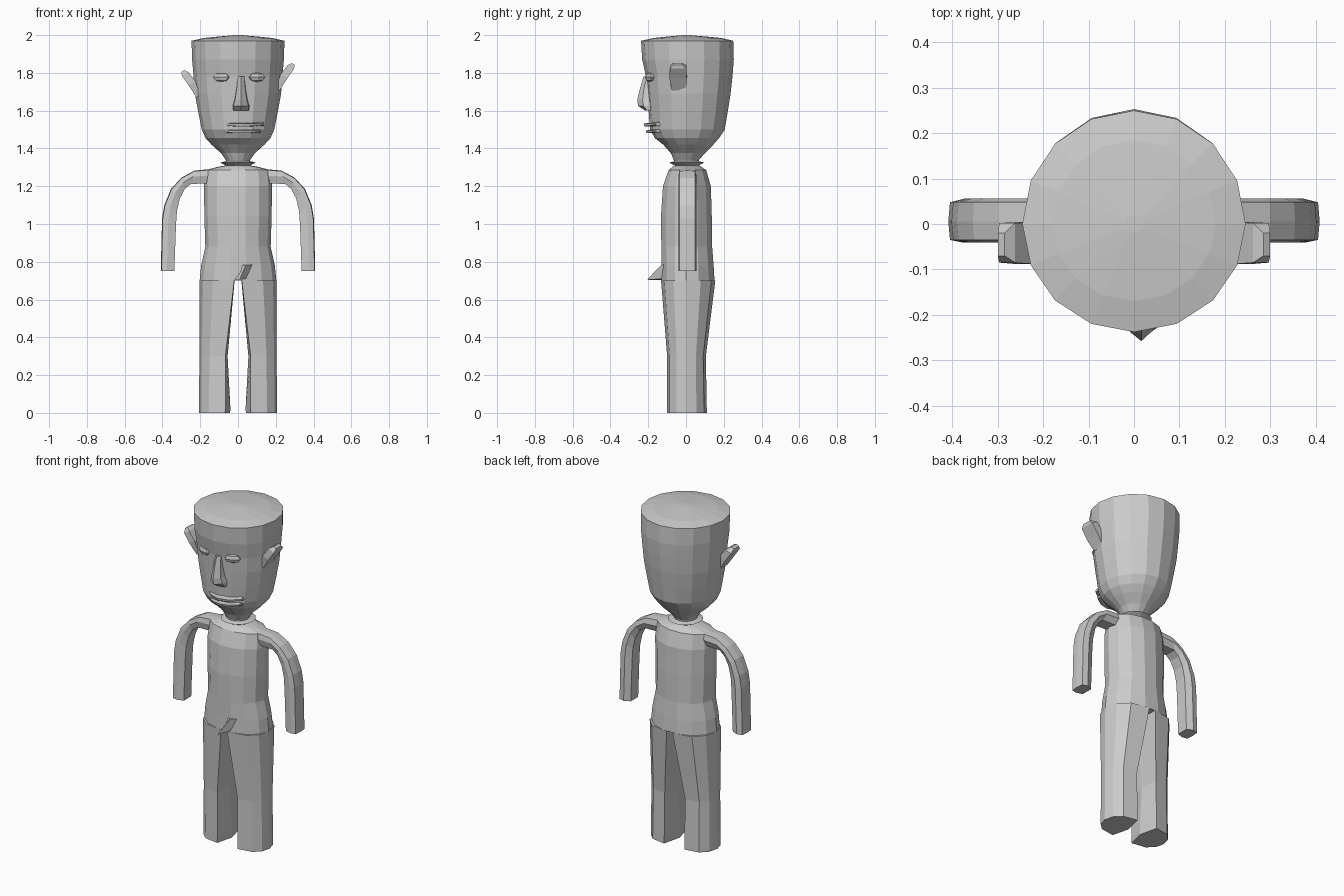
import bpy, bmesh
from math import sin, cos, pi, radians


def loft(name, rings, closed_ends=True):
    """Skin a list of equal-length point rings into a flat-shaded object."""
    bm = bmesh.new()
    vs = [[bm.verts.new(p) for p in r] for r in rings]
    n = len(rings[0])
    for a, b in zip(vs, vs[1:]):
        for i in range(n):
            j = (i + 1) % n
            bm.faces.new((a[i], a[j], b[j], b[i]))
    if closed_ends:
        bm.faces.new(vs[0])
        bm.faces.new(vs[-1])
    bmesh.ops.recalc_face_normals(bm, faces=bm.faces)
    me = bpy.data.meshes.new(name)
    bm.to_mesh(me)
    bm.free()
    ob = bpy.data.objects.new(name, me)
    bpy.context.collection.objects.link(ob)
    return ob


def oval(z, rx, front, back, n):
    """Horizontal ring with separate front and back depth."""
    pts = []
    for i in range(n):
        a = 2 * pi * i / n
        y = sin(a)
        pts.append((rx * cos(a), y * (back if y > 0 else front), z))
    return pts


# Head and neck: z, half width, front depth, back depth
head = [(1.31, .060, .06, .065), (1.34, .065, .065, .07), (1.375, .09, .08, .10),
        (1.42, .14, .12, .145), (1.455, .172, .165, .175), (1.50, .192, .19, .205),
        (1.60, .212, .198, .222), (1.69, .228, .205, .236), (1.78, .235, .212, .246),
        (1.87, .243, .232, .253), (1.97, .246, .238, .250), (1.985, .18, .17, .185),
        (2.0, .02, .02, .02)]
loft("head", [oval(*h, 16) for h in head])

# Torso with collar
torso = [(.70, .203, .132, .155), (.78, .195, .132, .15), (.88, .173, .134, .142),
         (1.04, .178, .136, .14), (1.20, .180, .125, .135), (1.285, .172, .095, .11),
         (1.302, .11, .075, .085), (1.31, .065, .06, .07), (1.325, .095, .09, .10),
         (1.335, .055, .055, .06)]
loft("torso", [oval(*t, 14) for t in torso])

# Legs: z, inner x of the ridge, inner x of the corners, outer x, front, back
leg = [(0, .042, .068, .207, -.10, .11), (.02, .04, .067, .207, -.10, .11),
       (.30, .055, .067, .204, -.10, .105), (.70, .018, .02, .203, -.132, .155)]
for side, s in (("left", 1), ("right", -1)):
    rings = []
    for z, ridge, inner, outer, f, b in leg:
        pts = [(s * ridge, 0, z)]
        for k in range(7):
            a = -pi / 2 + pi * k / 6
            y = sin(a)
            w = cos(a) ** .7 if 0 < k < 6 else 0
            pts.append((s * (inner + (outer - inner) * w), y * b if y > 0 else -y * f, z))
        rings.append(pts)
    loft(side + "_leg", rings)

# Arms: outer x, z then inner x, z along the bend
arm = [(.15, 1.29, .15, 1.215), (.23, 1.283, .25, 1.212), (.30, 1.245, .282, 1.185),
       (.355, 1.185, .308, 1.135), (.39, 1.10, .323, 1.07), (.402, 1.03, .328, 1.0),
       (.409, .75, .337, .75)]
for side, s in (("left", 1), ("right", -1)):
    rings = []
    for ox, oz, ix, iz in arm:
        def at(t, y):
            return (s * (ix + (ox - ix) * t), y, iz + (oz - iz) * t)
        rings.append([at(0, -.03), at(.55, -.041), at(.95, -.035), at(1, .005),
                      at(.95, .048), at(.5, .056), at(0, .04)])
    loft(side + "_arm", rings)

# Ears, the left one set higher
for side, s, dz in (("left", 1, .037), ("right", -1, 0)):
    def slab(x0, z0, x1, z1, y0, y1):
        return [(s * x0, y0, z0 + dz), (s * x1, y0, z1 + dz),
                (s * x1, y1, z1 + dz), (s * x0, y1, z0 + dz)]
    loft(side + "_ear", [slab(.20, 1.68, .22, 1.67, -.075, 0),
                         slab(.225, 1.755, .262, 1.735, -.088, .004),
                         slab(.262, 1.803, .297, 1.785, -.085, .002),
                         slab(.285, 1.815, .300, 1.805, -.07, -.02)])

# Nose
def nose_ring(z, hw, y, tip):
    return [(.016 - hw, -.17, z), (.016 - hw * .85, y, z), (.016, tip, z),
            (.016 + hw * .85, y, z), (.016 + hw, -.17, z)]
loft("nose", [nose_ring(1.60, .045, -.205, -.215), nose_ring(1.625, .047, -.225, -.254),
              nose_ring(1.66, .036, -.23, -.258), nose_ring(1.72, .026, -.222, -.243),
              nose_ring(1.78, .020, -.208, -.225)])

# Lips
for name, x0, x1, z, h, y in (("upper_lip", -.085, .135, 1.529, .013, -.224),
                              ("lower_lip", -.08, .12, 1.493, .012, -.213)):
    rings = []
    for t in (0, .25, .5, .75, 1):
        x = x0 + (x1 - x0) * t
        k = 1 - (2 * t - 1) ** 2
        rings.append([(x, -.13, z - h), (x, -.165 + (y + .17) * k, z - h * (.3 + .7 * k)),
                      (x, -.165 + (y + .165) * k, z + h * .2), (x, -.13, z + h)])
    loft(name, rings)

# Eyes: small faceted almonds
for side, x, turn in (("left", .10, 22), ("right", -.088, -22)):
    bpy.ops.mesh.primitive_uv_sphere_add(segments=6, ring_count=4, radius=1,
                                         location=(x, -.192, 1.777),
                                         rotation=(0, 0, radians(turn)))
    eye = bpy.context.object
    eye.name = side + "_eye"
    eye.scale = (.05, .02, .025)

# Groin wedge
loft("groin_wedge", [[(0, -.12, .785), (.075, -.12, .785), (.04, -.135, .78)],
                     [(-.02, -.12, .703), (.045, -.12, .71), (.008, -.206, .705)]])
